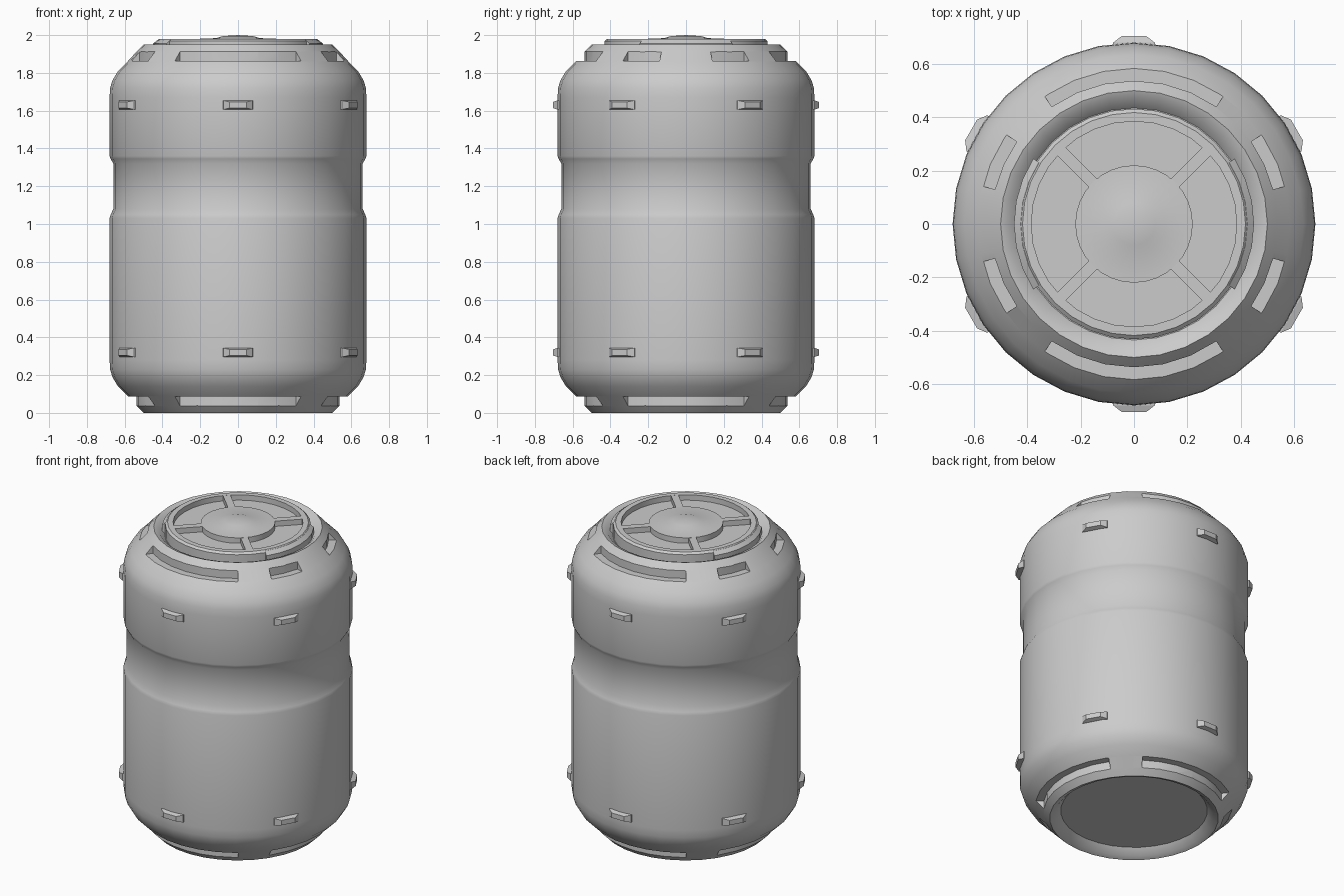
import bpy, bmesh
from math import radians, sin, cos, pi
from mathutils import Matrix

if "Cube" in bpy.data.objects:
    bpy.data.objects.remove(bpy.data.objects["Cube"])


def finish(name, bm):
    bmesh.ops.remove_doubles(bm, verts=bm.verts, dist=1e-5)
    bmesh.ops.recalc_face_normals(bm, faces=bm.faces)
    me = bpy.data.meshes.new(name)
    bm.to_mesh(me)
    bm.free()
    ob = bpy.data.objects.new(name, me)
    bpy.context.collection.objects.link(ob)
    return ob


def smooth(ob, angle=32):
    bpy.ops.object.select_all(action='DESELECT')
    ob.select_set(True)
    bpy.context.view_layer.objects.active = ob
    bpy.ops.object.shade_smooth_by_angle(angle=radians(angle))


def lathe(name, profile, n=32):
    """Full revolution of an open (r, z) profile."""
    bm = bmesh.new()
    rows = [[bm.verts.new((r * cos(2 * pi * i / n), r * sin(2 * pi * i / n), z))
             for r, z in profile] for i in range(n)]
    for i in range(n):
        a, b = rows[i], rows[(i + 1) % n]
        for j in range(len(profile) - 1):
            quad = [a[j], b[j], b[j + 1], a[j + 1]]
            if profile[j][0] == 0:
                quad = [a[j], b[j + 1], a[j + 1]]
            elif profile[j + 1][0] == 0:
                quad = [a[j], b[j], a[j + 1]]
            bm.faces.new(quad)
    return finish(name, bm)


def sector(name, profile, start, end, steps=6):
    """Closed (r, z) section swept between two angles, with end caps."""
    bm = bmesh.new()
    rows = []
    for i in range(steps + 1):
        t = radians(start + (end - start) * i / steps)
        rows.append([bm.verts.new((r * cos(t), r * sin(t), z)) for r, z in profile])
    m = len(profile)
    for a, b in zip(rows, rows[1:]):
        for j in range(m):
            bm.faces.new([a[j], b[j], b[(j + 1) % m], a[(j + 1) % m]])
    bm.faces.new(rows[0])
    bm.faces.new(rows[-1])
    return finish(name, bm)


# Barrel shell: bottom half of the end profile is mirrored to the top
H = 1.95
end = [(0, .05), (.435, .05), (.47, .012), (.50, 0), (.535, .035), (.585, .09),
       (.635, .14), (.665, .19), (.677, .23)]
groove = [(.68, .28), (.68, 1.03), (.674, 1.05), (.66, 1.08),
          (.66, 1.32), (.675, 1.345), (.68, 1.36), (.68, 1.67)]
body = lathe("barrel_body", end + groove + [(r, H - z) for r, z in reversed(end)])

# Slots cut into both sloped shoulders
slots = [(c - 35, c + 35, False) for c in (0, 90, 180, 270)]
slots += [(55, 125, True), (235, 305, True)]
for c in (0, 180):
    slots += [(c + 14, c + 35, True), (c - 35, c - 14, True)]
for s, e, top in slots:
    sec = [(.537, -.05), (.75, -.05), (.75, .088), (.537, .088)]
    if top:
        sec = [(r, H - z) for r, z in sec]
    cutter = sector("slot_cutter", sec, s, e, 6 if e - s > 40 else 2)
    cutter.hide_render = True
    mod = body.modifiers.new("slot", 'BOOLEAN')
    mod.operation = 'DIFFERENCE'
    mod.solver = 'EXACT'
    mod.object = cutter
    bpy.context.view_layer.objects.active = body
    bpy.ops.object.modifier_apply(modifier=mod.name)
    bpy.data.objects.remove(cutter)
smooth(body)

# Lid: floor with raised rim, central hub, side grips and four spokes
smooth(lathe("lid_rim", [(0, 1.945), (.385, 1.945), (.385, 1.98), (.418, 1.98),
                         (.432, 1.968), (.432, 1.90)]))
smooth(lathe("lid_hub", [(.22, 1.94), (.22, 1.98), (.115, 1.984), (.08, 1.995), (0, 2.0)]))
for side, c in (("right", 0), ("left", 180)):
    smooth(sector("lid_grip_" + side, [(.40, 1.90), (.45, 1.90), (.45, 1.955),
                                       (.425, 1.975), (.40, 1.975)], c - 33, c + 33))
bm = bmesh.new()
for k in range(4):
    rot = Matrix.Rotation(radians(45 + 90 * k), 4, 'Z')
    bmesh.ops.create_cube(bm, size=1, matrix=rot @ Matrix.Translation((.30, 0, 1.96))
                          @ Matrix.Diagonal((.19, .045, .039, 1)))
finish("lid_spokes", bm)

# Two rings of six small tapered lugs
for level, z in (("lower", .32), ("upper", 1.63)):
    bm = bmesh.new()
    for k in range(6):
        rot = Matrix.Rotation(radians(30 + 60 * k), 4, 'Z')
        loops = []
        for x, w, h in ((.64, .08, .025), (.68, .078, .024), (.705, .045, .016)):
            loops.append([bm.verts.new(rot @ Matrix.Translation((x, y, z + dz)).translation)
                          for y, dz in ((-w, -h), (w, -h), (w, h), (-w, h))])
        for a, b in zip(loops, loops[1:]):
            for j in range(4):
                bm.faces.new([a[j], a[(j + 1) % 4], b[(j + 1) % 4], b[j]])
        bm.faces.new(loops[0])
        bm.faces.new(loops[-1])
    finish("lugs_" + level, bm)
